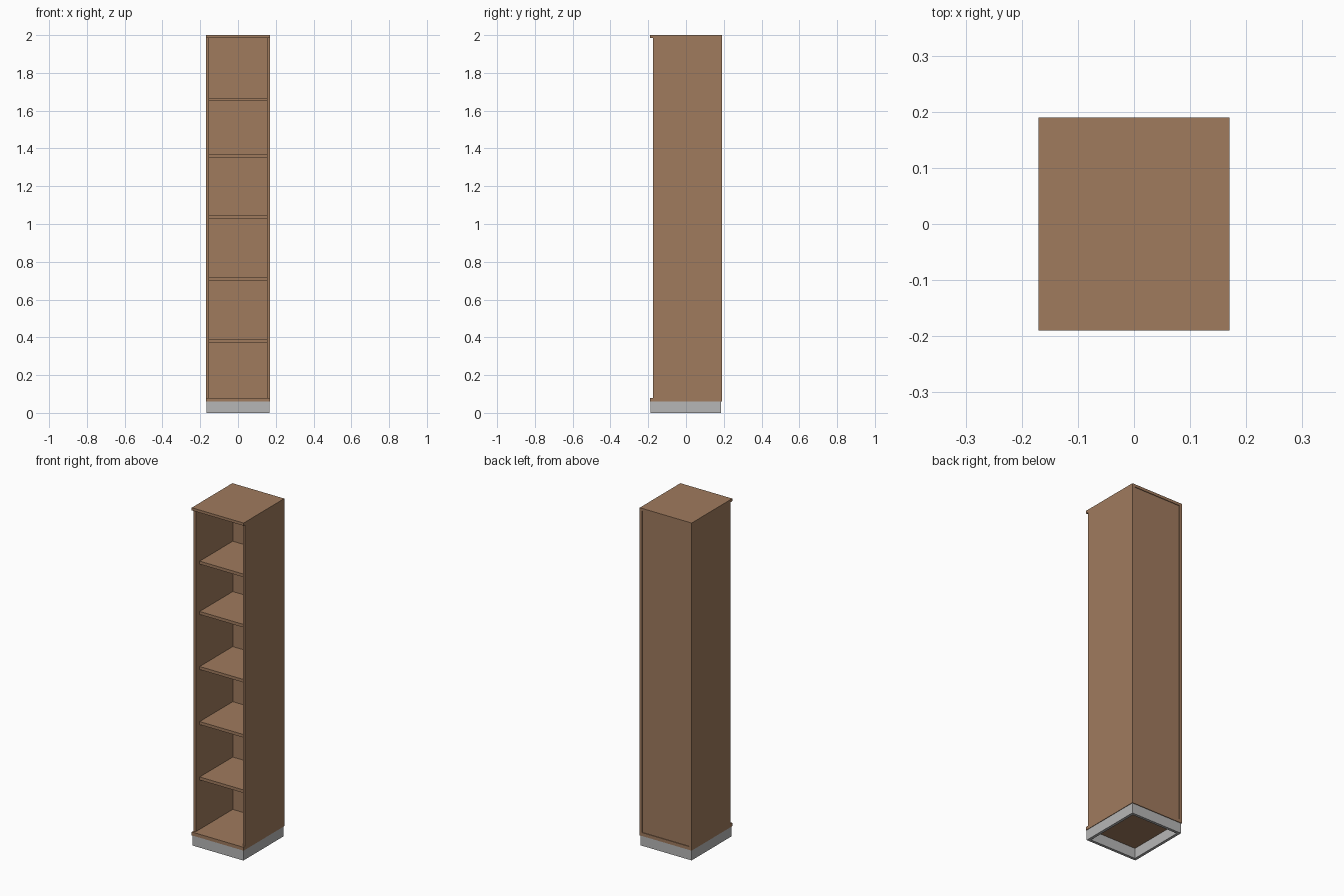
import bpy

if "Cube" in bpy.data.objects:
    bpy.data.objects.remove(bpy.data.objects["Cube"])


def material(name, rgb):
    m = bpy.data.materials.new(name)
    m.diffuse_color = (*rgb, 1)
    m.use_nodes = True
    m.node_tree.nodes["Principled BSDF"].inputs["Base Color"].default_value = m.diffuse_color
    return m


wood = material("brown wood", (0.35, 0.197, 0.111))
grey = material("light grey", (0.47, 0.47, 0.47))


def box(name, x, y, z, mat):
    """Box from (min, max) ranges along each axis."""
    corners = [(a, b, c) for a in x for b in y for c in z]
    faces = [(0, 1, 3, 2), (4, 6, 7, 5), (0, 4, 5, 1),
             (2, 3, 7, 6), (0, 2, 6, 4), (1, 5, 7, 3)]
    mesh = bpy.data.meshes.new(name)
    mesh.from_pydata(corners, [], faces)
    mesh.materials.append(mat)
    ob = bpy.data.objects.new(name, mesh)
    bpy.context.collection.objects.link(ob)
    return ob


W, D = 0.17, 0.19        # half width, half depth
T = 0.016                # board thickness
BASE, FLOOR = 0.06, 0.08
INNER = W - T

# top and bottom boards, overhanging the sides at the front
box("top_board", (-W, W), (-D, D), (2 - T, 2), wood)
box("bottom_board", (-W, W), (-D, D), (BASE, FLOOR), wood)

# side panels
box("left_side", (-W, -INNER), (-0.175, D), (FLOOR, 2 - T), wood)
box("right_side", (INNER, W), (-0.175, D), (FLOOR, 2 - T), wood)

# back panel, slightly recessed
box("back_panel", (-INNER, INNER), (0.171, 0.186), (FLOOR, 2 - T), wood)

# shelves, set back from the front
for i, top in enumerate((0.39, 0.718, 1.044, 1.37, 1.668)):
    box(f"shelf_{i + 1}", (-INNER, INNER), (-0.138, 0.171), (top - 0.018, top), wood)

# open plinth frame
PX, PF, PB = 0.167, -0.188, 0.186
box("plinth_front", (-PX, PX), (PF, PF + T), (0, BASE), grey)
box("plinth_back", (-PX, PX), (PB - T, PB), (0, BASE), grey)
box("plinth_left", (-PX, -PX + T), (PF + T, PB - T), (0, BASE), grey)
box("plinth_right", (PX - T, PX), (PF + T, PB - T), (0, BASE), grey)
